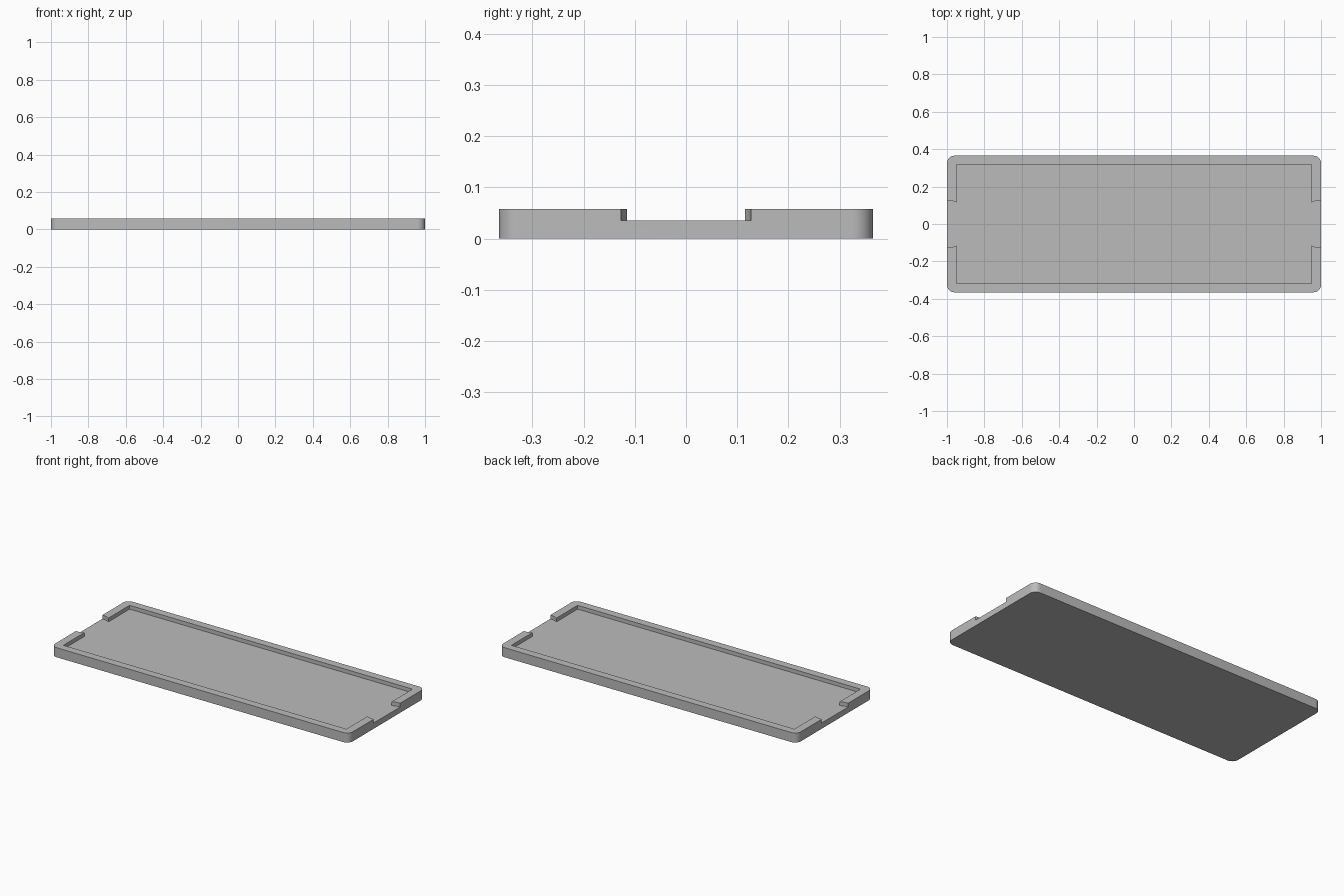
import bpy
import bmesh
from math import sin, cos, pi, sqrt

HALF_X, HALF_Y, HEIGHT = 1.0, 0.365, 0.058
INNER_X, INNER_Y, FLOOR_Z = 0.95, 0.317, 0.035
CORNER_R = 0.04
MOUTH_Y, MOUTH_R = 0.127, 0.11

cube = bpy.data.objects.get("Cube")
if cube:
    bpy.data.objects.remove(cube, do_unlink=True)

grey = bpy.data.materials.new("plain grey")
grey.use_nodes = True
grey.diffuse_color = (0.5, 0.5, 0.5, 1)
grey.node_tree.nodes["Principled BSDF"].inputs["Base Color"].default_value = (0.5, 0.5, 0.5, 1)


def four_way(quarter):
    """Mirror a first-quadrant outline (from +x side to +y side) into a full loop."""
    half = quarter + [(-x, y) for x, y in reversed(quarter)]
    return half + [(x, -y) for x, y in reversed(half)]


def prism(name, outline, z0, z1):
    bm = bmesh.new()
    face = bm.faces.new([bm.verts.new((x, y, z0)) for x, y in outline])
    top = bmesh.ops.extrude_face_region(bm, geom=[face])
    verts = [v for v in top["geom"] if isinstance(v, bmesh.types.BMVert)]
    bmesh.ops.translate(bm, verts=verts, vec=(0, 0, z1 - z0))
    bmesh.ops.recalc_face_normals(bm, faces=bm.faces)
    mesh = bpy.data.meshes.new(name)
    bm.to_mesh(mesh)
    bm.free()
    mesh.materials.append(grey)
    obj = bpy.data.objects.new(name, mesh)
    bpy.context.collection.objects.link(obj)
    return obj


# Tray block with rounded vertical corners
steps = 12
corner = [(HALF_X - CORNER_R + CORNER_R * cos(i / steps * pi / 2),
           HALF_Y - CORNER_R + CORNER_R * sin(i / steps * pi / 2)) for i in range(steps + 1)]
tray = prism("tray", four_way(corner), 0, HEIGHT)

# Recess: a rectangle opening through both ends with gently curved mouths
mouth = [(HALF_X + 0.05, MOUTH_Y)]
for i in range(9):
    d = (HALF_X - INNER_X) * i / 8
    mouth.append((HALF_X - d, MOUTH_Y - MOUTH_R + sqrt(MOUTH_R ** 2 - d ** 2)))
cutter = prism("recess_cutter", four_way(mouth + [(INNER_X, INNER_Y)]), FLOOR_Z, HEIGHT + 0.05)
cutter.hide_render = True

cut = tray.modifiers.new("recess", "BOOLEAN")
cut.operation = "DIFFERENCE"
cut.solver = "EXACT"
cut.object = cutter

# Apply the cut, then smooth only the rounded corners
for obj in bpy.context.selected_objects:
    obj.select_set(False)
bpy.context.view_layer.objects.active = tray
tray.select_set(True)
bpy.ops.object.modifier_apply(modifier=cut.name)
bpy.data.objects.remove(cutter, do_unlink=True)
bpy.ops.object.shade_smooth_by_angle(angle=pi / 6)
